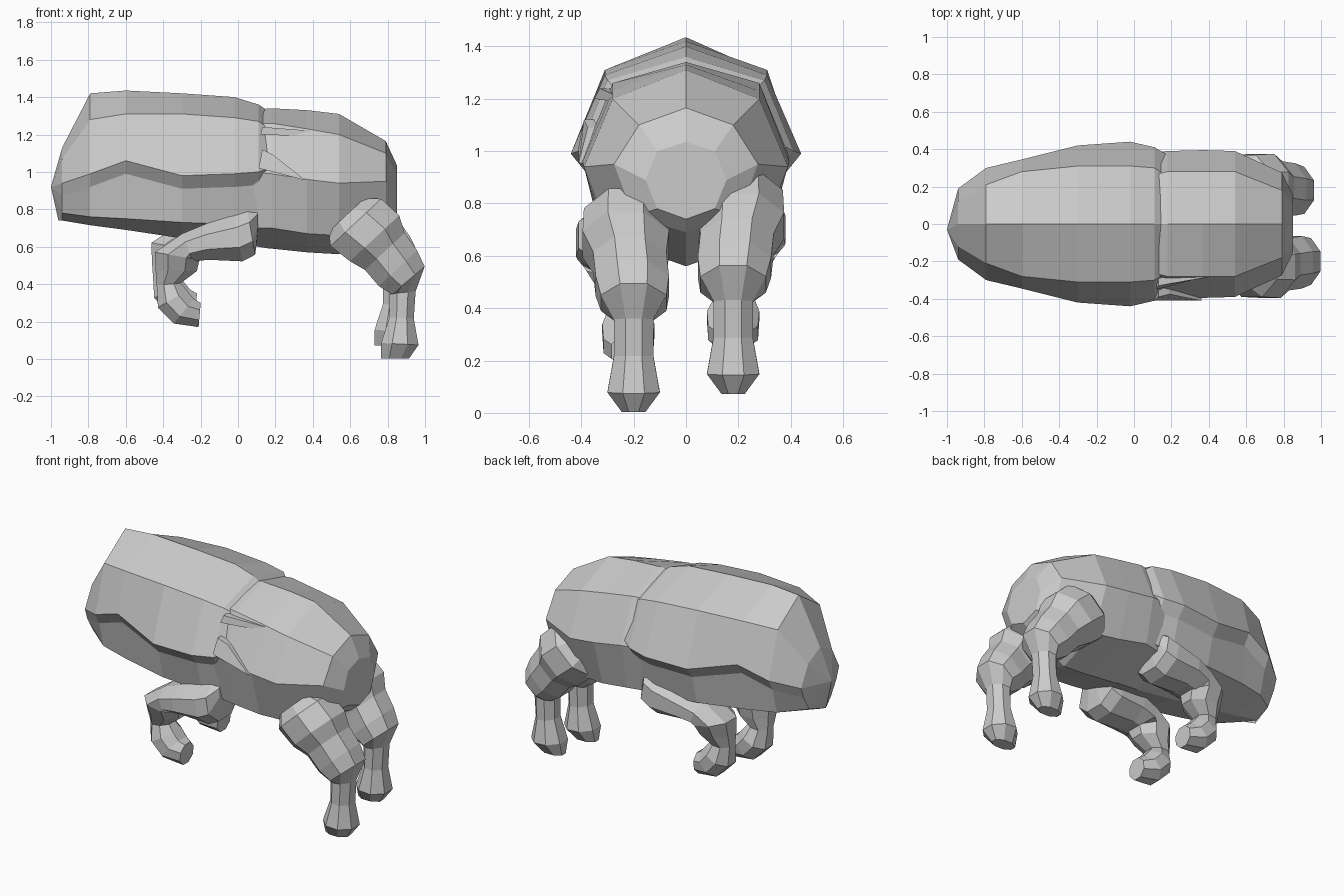
import bpy, bmesh, math
from mathutils import Vector


def loft(name, rings):
    """Skin a list of equal-length point rings, with closed ends."""
    bm = bmesh.new()
    loops = [[bm.verts.new(p) for p in ring] for ring in rings]
    n = len(loops[0])
    for a, b in zip(loops, loops[1:]):
        for i in range(n):
            j = (i + 1) % n
            bm.faces.new((a[i], a[j], b[j], b[i]))
    bm.faces.new(loops[0])
    bm.faces.new(loops[-1])
    bmesh.ops.remove_doubles(bm, verts=bm.verts, dist=0.0005)
    bmesh.ops.recalc_face_normals(bm, faces=bm.faces)
    me = bpy.data.meshes.new(name)
    bm.to_mesh(me)
    bm.free()
    ob = bpy.data.objects.new(name, me)
    bpy.context.collection.objects.link(ob)
    return ob


def torso_ring(x, top, upper, side, lower, bottom, tuck=False):
    """Symmetric section; tuck adds an undercut just below the side ridge."""
    half = [upper, side, lower]
    if tuck:
        half.insert(2, (side[0] * 0.87, side[1] - 0.07))
    pts = [(0, top)] + half + [(0, bottom)] + [(-y, z) for y, z in reversed(half)]
    return [(x, y, z) for y, z in pts]


def leg(name, stations, side, shift):
    """Station: x, y, z, travel angle in xz plane, radius in plane, radius in y."""
    rings = []
    for x, y, z, deg, r, ry in stations:
        a = math.radians(deg)
        across = Vector((-math.sin(a), 0, math.cos(a)))
        c = Vector((x, y, z))
        k = 1 / math.cos(math.pi / 8)
        ring = []
        for i in range(8):
            t = (i + 0.5) * math.pi / 4
            p = c + across * (r * k * math.cos(t)) + Vector((0, ry * k * math.sin(t), 0))
            ring.append(Vector((p.x, p.y * side, p.z)) + Vector(shift))
        rings.append(ring)
    return loft(name, rings)


# Hindquarters, ending in the octagonal rump face
loft("hindquarters", [torso_ring(*r) for r in [
    (0.05, 1.33, (0.25, 1.26), (0.38, 1.00), (0.30, 0.70), 0.61),
    (0.18, 1.34, (0.28, 1.26), (0.39, 0.99), (0.33, 0.70), 0.59),
    (0.37, 1.33, (0.28, 1.23), (0.395, 0.96), (0.31, 0.67), 0.57),
    (0.54, 1.31, (0.28, 1.20), (0.39, 0.94), (0.28, 0.66), 0.56),
    (0.79, 1.165, (0.18, 1.10), (0.275, 0.95), (0.20, 0.75), 0.69),
    (0.85, 1.035, (0.11, 1.00), (0.155, 0.89), (0.11, 0.78), 0.74)]])

# Chest shell, tapering to the blunt front
shell = [torso_ring(*r, tuck=True) for r in [
    (0.17, 1.32, (0.26, 1.23), (0.375, 1.02), (0.31, 0.74), 0.59),
    (0.11, 1.36, (0.30, 1.27), (0.41, 1.00), (0.32, 0.73), 0.60),
    (-0.02, 1.40, (0.31, 1.29), (0.44, 0.99), (0.33, 0.72), 0.61),
    (-0.30, 1.42, (0.31, 1.31), (0.42, 0.98), (0.32, 0.73), 0.645),
    (-0.60, 1.435, (0.28, 1.31), (0.345, 1.06), (0.27, 0.75), 0.69),
    (-0.79, 1.42, (0.21, 1.28), (0.30, 0.99), (0.22, 0.76), 0.715),
    (-0.94, 1.13, (0.12, 1.07), (0.19, 0.94), (0.11, 0.78), 0.74)]]
tip, chin = (-1.0, -0.03, 0.92), (-0.96, -0.03, 0.74)
shell.append([tip] * 5 + [chin] + [tip] * 4)
loft("chest_shell", shell)


# Torn flaps on the near side, behind the shoulder
def flap(name, outline, thickness):
    front = [Vector(p) for p in outline]
    return loft(name, [front, [p + Vector((0, thickness, 0)) for p in front]])


flap("upper_flap", [(0.13, -0.33, 1.24), (0.39, -0.285, 1.22),
                    (0.37, -0.285, 1.19), (0.12, -0.35, 1.20)], 0.04)
flap("lower_flap", [(0.13, -0.39, 1.12), (0.19, -0.375, 1.09),
                    (0.36, -0.41, 0.955), (0.11, -0.41, 1.02)], 0.04)

# Hind and front legs: the far pair sits a little higher
hind = [(0.58, -0.23, 0.77, -47, 0.13, 0.11),
        (0.63, -0.23, 0.73, -47, 0.185, 0.16),
        (0.73, -0.23, 0.645, -47, 0.18, 0.165),
        (0.785, -0.215, 0.575, -47, 0.145, 0.14),
        (0.855, -0.205, 0.485, -47, 0.14, 0.14),
        (0.91, -0.20, 0.42, -50, 0.115, 0.125),
        (0.88, -0.20, 0.355, -85, 0.07, 0.075),
        (0.875, -0.20, 0.22, -93, 0.065, 0.075),
        (0.865, -0.20, 0.08, -93, 0.10, 0.10),
        (0.84, -0.20, 0.003, -90, 0.075, 0.045)]
fore = [(0.105, -0.25, 0.745, 182, 0.07, 0.09),
        (0.07, -0.26, 0.68, 190, 0.125, 0.15),
        (0.00, -0.26, 0.65, 190, 0.13, 0.16),
        (-0.17, -0.26, 0.625, 185, 0.095, 0.155),
        (-0.27, -0.255, 0.595, 200, 0.08, 0.14),
        (-0.325, -0.25, 0.55, 260, 0.12, 0.13),
        (-0.33, -0.235, 0.47, -90, 0.11, 0.10),
        (-0.37, -0.225, 0.40, -85, 0.065, 0.07),
        (-0.35, -0.22, 0.32, -60, 0.09, 0.10),
        (-0.29, -0.22, 0.255, -40, 0.085, 0.095),
        (-0.205, -0.22, 0.235, -5, 0.065, 0.065)]
for side, tag in ((1, "near"), (-1, "far")):
    far = side < 0
    leg("hind_leg_" + tag, hind, side, (-0.035, -0.02, 0.07) if far else (0, 0, 0))
    leg("front_leg_" + tag, fore, side, (-0.02, -0.04, 0.05) if far else (0, 0, 0))
